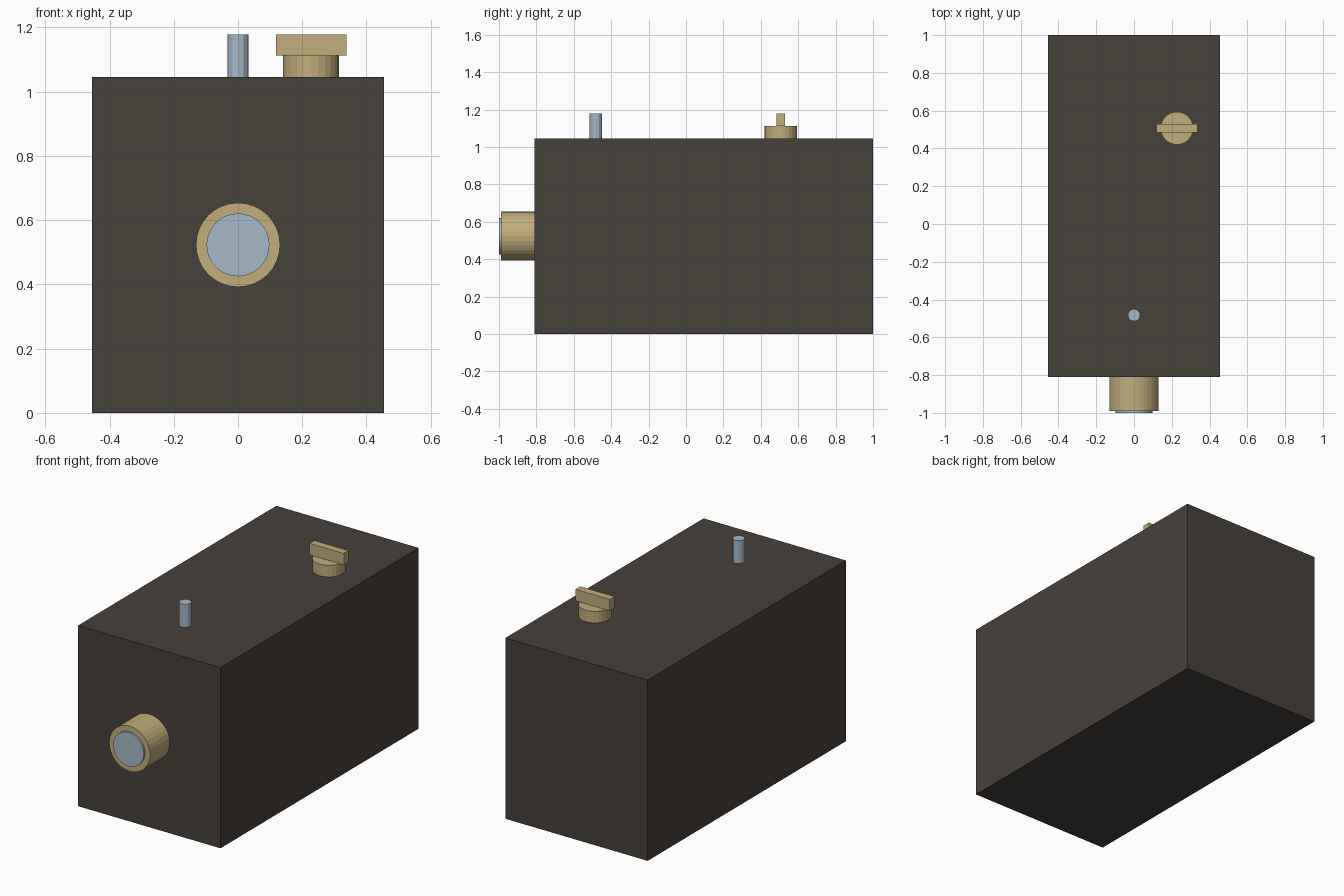
import bpy, math

if "Cube" in bpy.data.objects:
    bpy.data.objects.remove(bpy.data.objects["Cube"])


def material(name, rgb):
    m = bpy.data.materials.new(name)
    m.diffuse_color = (*rgb, 1)
    m.use_nodes = True
    m.node_tree.nodes["Principled BSDF"].inputs["Base Color"].default_value = m.diffuse_color
    return m


DARK = material("dark_brown", (0.062, 0.052, 0.042))
BRASS = material("brass", (0.54, 0.42, 0.20))
GLASS = material("pale_blue", (0.38, 0.48, 0.58))


def finish(name, mat):
    ob = bpy.context.object
    ob.name = name
    ob.data.materials.append(mat)
    return ob


def box(name, mat, lo, hi):
    mid = [(a + b) / 2 for a, b in zip(lo, hi)]
    bpy.ops.mesh.primitive_cube_add(size=1, location=mid)
    ob = finish(name, mat)
    ob.scale = [b - a for a, b in zip(lo, hi)]
    bpy.ops.object.transform_apply(location=False, rotation=False, scale=True)
    return ob


def cylinder(name, mat, radius, depth, centre, sides=32, along_y=False):
    rot = (math.pi / 2, 0, 0) if along_y else (0, 0, 0)
    bpy.ops.mesh.primitive_cylinder_add(vertices=sides, radius=radius, depth=depth,
                                        location=centre, rotation=rot)
    return finish(name, mat)


TOP = 1.045

# Camera body
box("camera_body", DARK, (-0.455, -0.81, 0), (0.455, 1.0, TOP))

# Lens barrel and glass on the front
cylinder("lens_barrel", BRASS, 0.131, 0.20, (0, -0.89, 0.523), 32, True)
cylinder("lens_glass", GLASS, 0.098, 0.05, (0, -0.975, 0.523), 32, True)

# Shutter pin on the top
cylinder("shutter_pin", GLASS, 0.033, 0.143, (0, -0.482, TOP + 0.0615), 12)

# Winding key: round base and flat grip
cylinder("key_base", BRASS, 0.087, 0.077, (0.227, 0.507, TOP + 0.0285), 24)
box("key_grip", BRASS, (0.118, 0.485, 1.112), (0.337, 0.529, 1.178))
